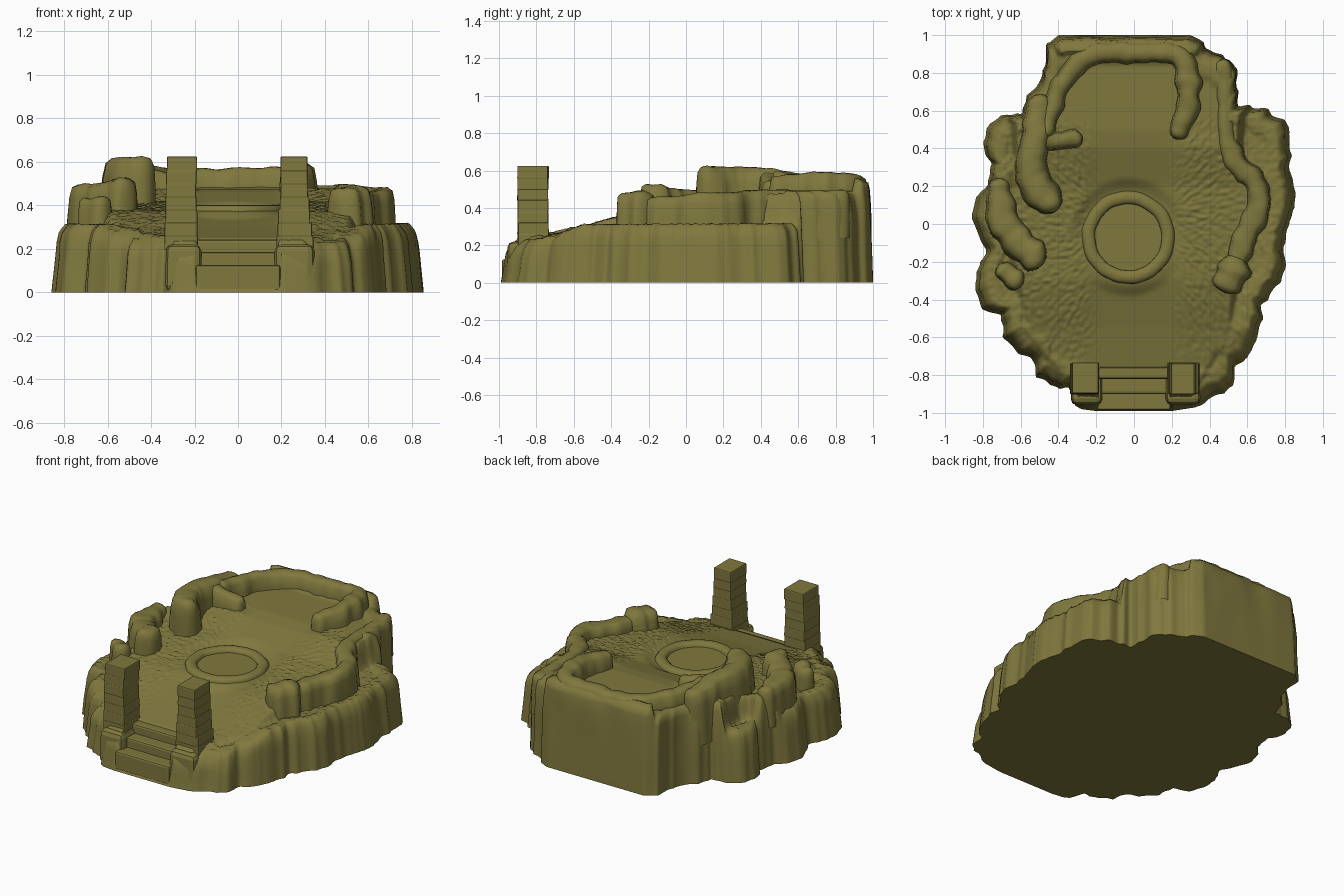
import bpy, bmesh, math, random
from mathutils import Vector, noise

if "Cube" in bpy.data.objects:
    bpy.data.objects.remove(bpy.data.objects["Cube"])

random.seed(4)
stone = bpy.data.materials.new("olive stone")
stone.diffuse_color = (0.216, 0.188, 0.048, 1)
stone.use_nodes = True
stone.node_tree.nodes["Principled BSDF"].inputs["Base Color"].default_value = stone.diffuse_color


def finish(name, bm, smooth=True):
    bmesh.ops.recalc_face_normals(bm, faces=bm.faces)
    me = bpy.data.meshes.new(name)
    bm.to_mesh(me)
    bm.free()
    ob = bpy.data.objects.new(name, me)
    bpy.context.collection.objects.link(ob)
    me.materials.append(stone)
    for p in me.polygons:
        p.use_smooth = smooth and len(p.vertices) < 20
    return ob


def interp(t, table):
    if t <= table[0][0]:
        return table[0][1]
    for (a, u), (b, v) in zip(table, table[1:]):
        if t <= b:
            return u + (v - u) * (t - a) / (b - a)
    return table[-1][1]


def step(a, b, t):
    t = max(0, min(1, (t - a) / (b - a)))
    return t * t * (3 - 2 * t)


def bridge(bm, rings, closed):
    for a, b in zip(rings, rings[1:]):
        n = len(a)
        for i in range(n if closed else n - 1):
            j = (i + 1) % n
            bm.faces.new((a[i], a[j], b[j], b[i]))


# Ground outline, counter-clockwise from the stairs
OUTLINE = [(-.2, -.99), (.2, -.99), (.33, -.97), (.37, -.94), (.46, -.9), (.52, -.85), (.54, -.76),
           (.62, -.67), (.68, -.5), (.67, -.43), (.75, -.36), (.8, -.24), (.79, -.13), (.8, -.05),
           (.855, .13), (.83, .25), (.83, .45), (.8, .55), (.68, .62), (.56, .63), (.54, .75),
           (.55, .82), (.45, .9), (.38, .92), (.36, .97), (.3, 1), (-.4, 1), (-.46, .95),
           (-.48, .8), (-.52, .72), (-.57, .68), (-.59, .58), (-.68, .58), (-.76, .53), (-.8, .44),
           (-.78, .36), (-.75, .32), (-.77, .2), (-.83, .14), (-.855, .03), (-.82, -.06),
           (-.78, -.13), (-.83, -.26), (-.84, -.36), (-.8, -.45), (-.7, -.48), (-.69, -.6),
           (-.62, -.68), (-.54, -.7), (-.52, -.8), (-.45, -.86), (-.35, -.87), (-.33, -.95), (-.28, -.98)]
# Edge of the upper terrace
UPPER = [(-.3, -.9), (.3, -.9), (.5, -.6), (.54, -.3), (.62, -.05), (.69, .1), (.67, .25), (.55, .33),
         (.6, .85), (.45, 1.05), (-.55, 1.05), (-.64, .66), (-.63, .36), (-.74, .24),
         (-.76, .03), (-.66, -.1), (-.62, -.3), (-.55, -.6)]
SHELF = [(-1, .19), (-.85, .21), (-.7, .235), (-.55, .295), (.6, .3)]
FLOOR = [(-.8, .24), (-.55, .29), (-.3, .355), (.0, .385), (.2, .405), (.4, .46), (.5, .475)]
RING = Vector((-.03, -.07))


def upper_distance(x, y):
    inside, best = False, 9
    for (ax, ay), (bx, by) in zip(UPPER, UPPER[1:] + UPPER[:1]):
        dx, dy = bx - ax, by - ay
        t = max(0, min(1, ((x - ax) * dx + (y - ay) * dy) / (dx * dx + dy * dy)))
        best = min(best, math.hypot(x - ax - t * dx, y - ay - t * dy))
        if (ay > y) != (by > y) and x < ax + dx * (y - ay) / dy:
            inside = not inside
    return best if inside else -best


def top(x, y):
    if abs(x) < .185 and y < -.77:
        return .08
    side = step(.15, .32, abs(x))
    floor = interp(y, FLOOR) + .015 * side * step(-.7, -.4, y) * (1 - step(.4, .5, y))
    if y > .9 and -.46 < x < .38:
        floor = .54
    flat = step(.23, .32, math.hypot(x - RING.x, y - RING.y))
    floor = .375 + (floor - .375) * flat
    shelf = interp(y, SHELF)
    z = shelf + (floor - shelf) * step(-.02, .02, upper_distance(x, y))
    rough = side * (1 - step(.5, .6, y))
    return z + rough * .009 * noise.noise(Vector((x * 45, y * 45, 0)))


def resample(pts, n):
    loop = [Vector(p) for p in pts] + [Vector(pts[0])]
    cum = [0]
    for a, b in zip(loop, loop[1:]):
        cum.append(cum[-1] + (b - a).length)
    out, k = [], 0
    for i in range(n):
        d = cum[-1] * i / n
        while cum[k + 1] < d:
            k += 1
        out.append(loop[k].lerp(loop[k + 1], (d - cum[k]) / (cum[k + 1] - cum[k])))
    return out


# Rock mass: fluted cliff walls and terraced top
edge = resample(OUTLINE, 440)
bm = bmesh.new()
rings = []
heights = [top(p.x * .93, p.y * .93) for p in edge]
flute = [1 if abs(p.y) > .96 else 1.01 - .04 * abs(noise.noise(Vector((p.x * 10, p.y * 10, 3)))) for p in edge]
for s, f in [(1, 0), (.996, .12), (.988, .35), (.98, .6), (.972, .78), (.96, .92), (.945, .99)]:
    ring = []
    for p, h, w in zip(edge, heights, flute):
        back = step(.5, .8, p.y)
        k = (s + (1 - s) * .45 * back) * w
        k *= 1 + .012 * f * noise.noise(Vector((p.x * 6, p.y * 6, f * 3)))
        ring.append(bm.verts.new((p.x * k, p.y * k, h * f)))
    rings.append(ring)
N = 66
for i in range(N):
    s = .925 * (1 - i / N)
    lip = .016 * step(.83, .88, s)
    ring = []
    for p, w in zip(edge, flute):
        x, y = p.x * s * w, p.y * s * w
        ring.append(bm.verts.new((x, y, top(x, y) + lip)))
    rings.append(ring)
bridge(bm, rings, True)
bm.faces.new(rings[0])
bm.faces.new(rings[-1])
finish("rock_mass", bm)


# Rounded rock ridges swept along paths of (x, y, half width, top height)
PROFILE = [(-1.15, 0), (-1.06, .4), (-.96, .75), (-.8, .93), (-.45, .99), (0, 1),
           (.45, .99), (.8, .93), (.96, .75), (1.06, .4), (1.15, 0)]


def ridge(name, pts, z0=.24):
    pts = [Vector(p) for p in pts]
    for _ in range(2):
        cut = [pts[0]]
        for a, b in zip(pts, pts[1:]):
            cut += [a.lerp(b, .25), a.lerp(b, .75)]
        pts = cut + [pts[-1]]
    dense = []
    for a, b in zip(pts, pts[1:]):
        n = max(1, int((b - a).length / .015))
        dense += [a.lerp(b, i / n) for i in range(n)]
    dense.append(pts[-1])
    # Each entry: point, direction, width factor, height drop
    frames = []
    for i, p in enumerate(dense):
        d = (dense[min(i + 1, len(dense) - 1)] - dense[max(i - 1, 0)]).xy.normalized()
        frames.append((p, d, 1, 0))
    caps = [(.3, .0), (.6, .004), (.82, .015), (.95, .05), (1.0, .12)]
    first, last = frames[0], frames[-1]
    for t, drop in caps:
        w = max(.05, math.sqrt(1 - t * t))
        for sign, (p, d, _, _) in ((-1, first), (1, last)):
            q = p.copy()
            q.xy = p.xy + d * sign * t * p.z
            item = (q, d, w, drop)
            frames.insert(0, item) if sign < 0 else frames.append(item)
    bm = bmesh.new()
    rows = []
    for p, d, w, drop in frames:
        row = []
        for u, v in PROFILE:
            x, y = p.x - d.y * u * p.z * w, p.y + d.x * u * p.z * w
            lump = noise.noise(Vector((x * 14, y * 14, 7)))
            k = u * p.z * w * (1 + .3 * lump)
            z1 = p.w - drop + .012 * lump
            row.append(bm.verts.new((p.x - d.y * k, p.y + d.x * k, z0 + (z1 - z0) * v)))
        rows.append(row)
    bridge(bm, rows, False)
    bm.faces.new(rows[0])
    bm.faces.new(rows[-1])
    finish(name, bm)


ridge("back_rim", [(-.46, .5, .05, .59), (-.42, .66, .055, .58), (-.36, .78, .055, .575), (-.24, .91, .06, .57),
                   (0, .91, .06, .57), (.22, .91, .06, .575), (.28, .84, .065, .59), (.3, .65, .065, .59),
                   (.24, .5, .055, .57)])
ridge("left_high_ridge", [(-.5, .62, .07, .58), (-.53, .42, .075, .62), (-.56, .28, .08, .62),
                          (-.5, .17, .09, .625), (-.46, .13, .08, .62)])
ridge("left_spur", [(-.48, .44, .05, .59), (-.32, .45, .05, .55)])
ridge("left_low_ridge", [(-.71, .18, .065, .49), (-.7, .02, .08, .5), (-.62, -.08, .08, .5), (-.54, -.16, .08, .53)])
ridge("left_boulder", [(-.68, -.25, .05, .43), (-.64, -.29, .06, .44)])
ridge("right_ridge", [(.47, .82, .055, .5), (.49, .6, .05, .49), (.5, .4, .055, .5), (.55, .3, .06, .49),
                      (.65, .23, .06, .48), (.66, .08, .065, .48), (.59, -.06, .06, .46), (.55, -.18, .06, .46)])
ridge("right_boulder", [(.52, -.25, .09, .485), (.51, -.28, .09, .485)])

# Raised stone ring in the middle of the floor
bm = bmesh.new()
rings = []
for r, z in [(.25, .34), (.244, .385), (.232, .398), (.21, .402), (.19, .398), (.178, .388), (.174, .36)]:
    ring = []
    for i in range(96):
        a = i * math.tau / 96
        k = r * (1 + .025 * noise.noise(Vector((math.cos(a) * 3, math.sin(a) * 3, 1))))
        ring.append(bm.verts.new((RING.x + k * math.cos(a), RING.y + k * math.sin(a), z)))
    rings.append(ring)
bridge(bm, rings, True)
finish("floor_ring", bm)


def block(name, x0, x1, y0, y1, z0, z1, taper=0.0, bevel=.012):
    bm = bmesh.new()
    bmesh.ops.create_cube(bm, size=1)
    for v in bm.verts:
        k = 1 - taper if v.co.z > 0 else 1
        v.co = ((x0 + x1) / 2 + v.co.x * k * (x1 - x0), (y0 + y1) / 2 + v.co.y * k * (y1 - y0),
                z1 if v.co.z > 0 else z0)
    bmesh.ops.bevel(bm, geom=bm.edges[:], offset=bevel, segments=2, profile=.5, affect='EDGES')
    return finish(name, bm, False)


# Stairs and the plinths beside them
for i, (y, z) in enumerate([(-.985, .125), (-.9, .185), (-.82, .242)]):
    block(f"stair_step_{i + 1}", -.195, .195, y, -.74, .004, z)
block("left_plinth", -.335, -.165, -.96, -.7, .004, .22, .05, .03)
block("right_plinth", .165, .355, -.96, -.7, .004, .22, .05, .03)

# Gate pillars of stacked stone courses
for name, cx, w0, w1 in [("left_pillar", -.26, .155, .14), ("right_pillar", .26, .17, .125)]:
    for i in range(7):
        z = .2 + i * .06
        w = w0 + (w1 - w0) * min(1, i / 4)
        j = random.uniform(-.003, .003)
        block(f"{name}_course_{i + 1}", cx - w / 2 + j, cx + w / 2 + j, -.9 + j, -.735 + j,
              z - .005, .625 if i == 6 else z + .062, .01, .006)
